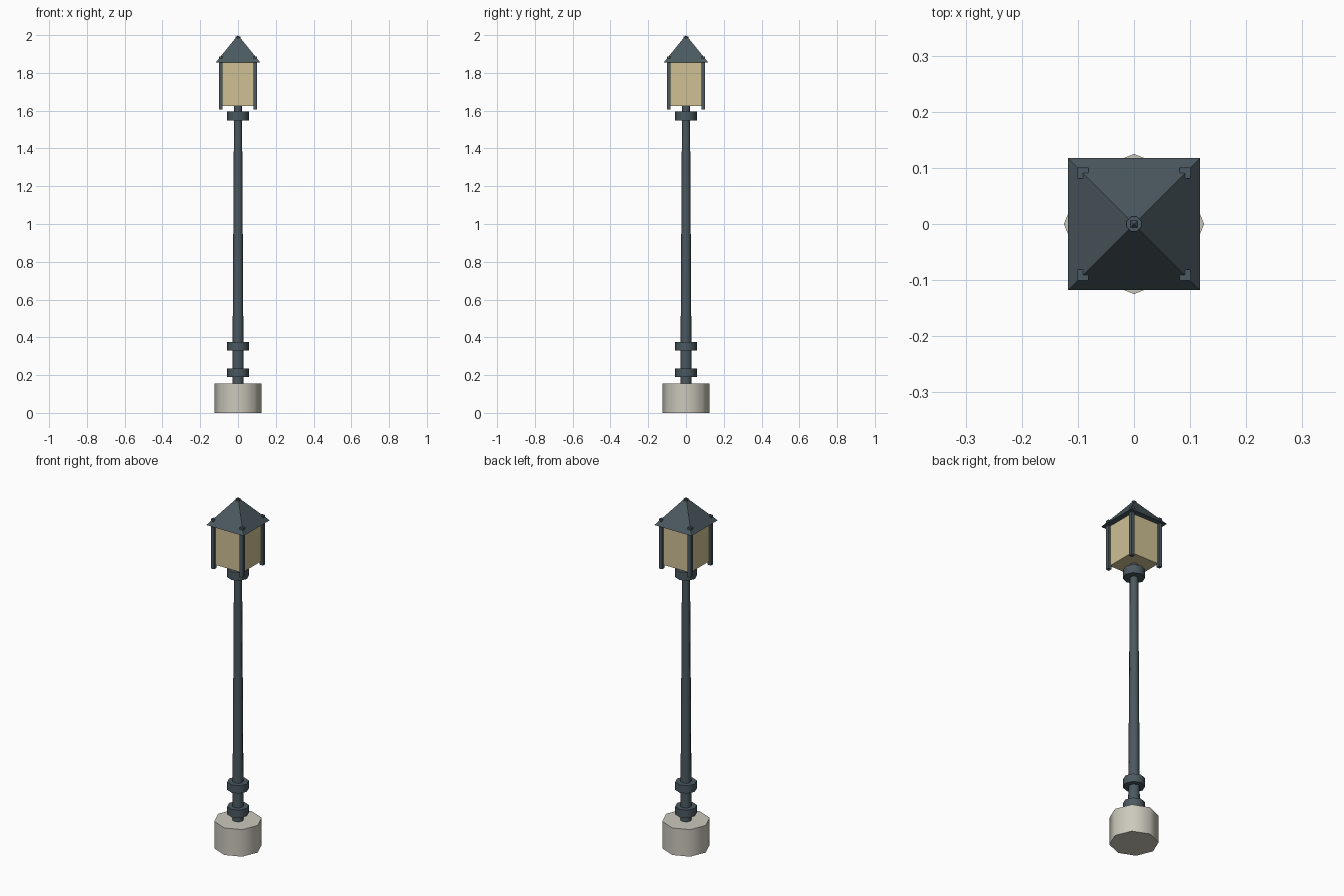
import bpy
import math

if "Cube" in bpy.data.objects:
    bpy.data.objects.remove(bpy.data.objects["Cube"])


def material(name, color):
    m = bpy.data.materials.new(name)
    m.diffuse_color = (*color, 1)
    m.use_nodes = True
    m.node_tree.nodes["Principled BSDF"].inputs["Base Color"].default_value = m.diffuse_color
    return m


iron = material("dark_iron", (0.07, 0.10, 0.115))
stone = material("pale_stone", (0.60, 0.58, 0.50))
pane = material("warm_glass", (0.62, 0.53, 0.30))


def prism(name, z0, z1, r0, r1, mat, sides=8, turn=0.0, smooth=False):
    """Upright tapered prism between two heights."""
    bpy.ops.mesh.primitive_cone_add(vertices=sides, radius1=r0, radius2=r1,
                                    depth=z1 - z0, location=(0, 0, (z0 + z1) / 2),
                                    rotation=(0, 0, turn))
    ob = bpy.context.object
    ob.name = name
    ob.data.materials.append(mat)
    if smooth:
        bpy.ops.object.shade_smooth_by_angle(angle=math.radians(50))
    return ob


def box(name, x, y, z0, z1, w, mat):
    """Square upright block of width w."""
    bpy.ops.mesh.primitive_cube_add(size=1, location=(x, y, (z0 + z1) / 2))
    ob = bpy.context.object
    ob.name = name
    ob.scale = (w, w, z1 - z0)
    ob.data.materials.append(mat)
    return ob


# Octagonal stone footing
prism("stone_base", 0.0, 0.155, 0.125, 0.125, stone, smooth=True)

# Tapered pole running up to the lantern
prism("pole", 0.15, 1.63, 0.03, 0.021, iron, smooth=True)

# Collars around the pole
for name, z0, z1 in (("lower_collar", 0.19, 0.235),
                     ("middle_collar", 0.33, 0.375),
                     ("upper_collar", 1.548, 1.596)):
    prism(name, z0, z1, 0.057, 0.057, iron, smooth=True)

# Lantern glass
box("lantern_glass", 0, 0, 1.625, 1.86, 0.175, pane)

# Corner posts, their tops just breaking through the roof
for sx in (-1, 1):
    for sy in (-1, 1):
        box("corner_post", sx * 0.091, sy * 0.091, 1.605, 1.888, 0.02, iron)

# Four-sided roof and small tip
prism("roof", 1.855, 2.0, 0.118 * math.sqrt(2), 0.0, iron, sides=4, turn=math.pi / 4)
prism("roof_tip", 1.95, 1.992, 0.014, 0.014, iron, turn=math.pi / 8)
